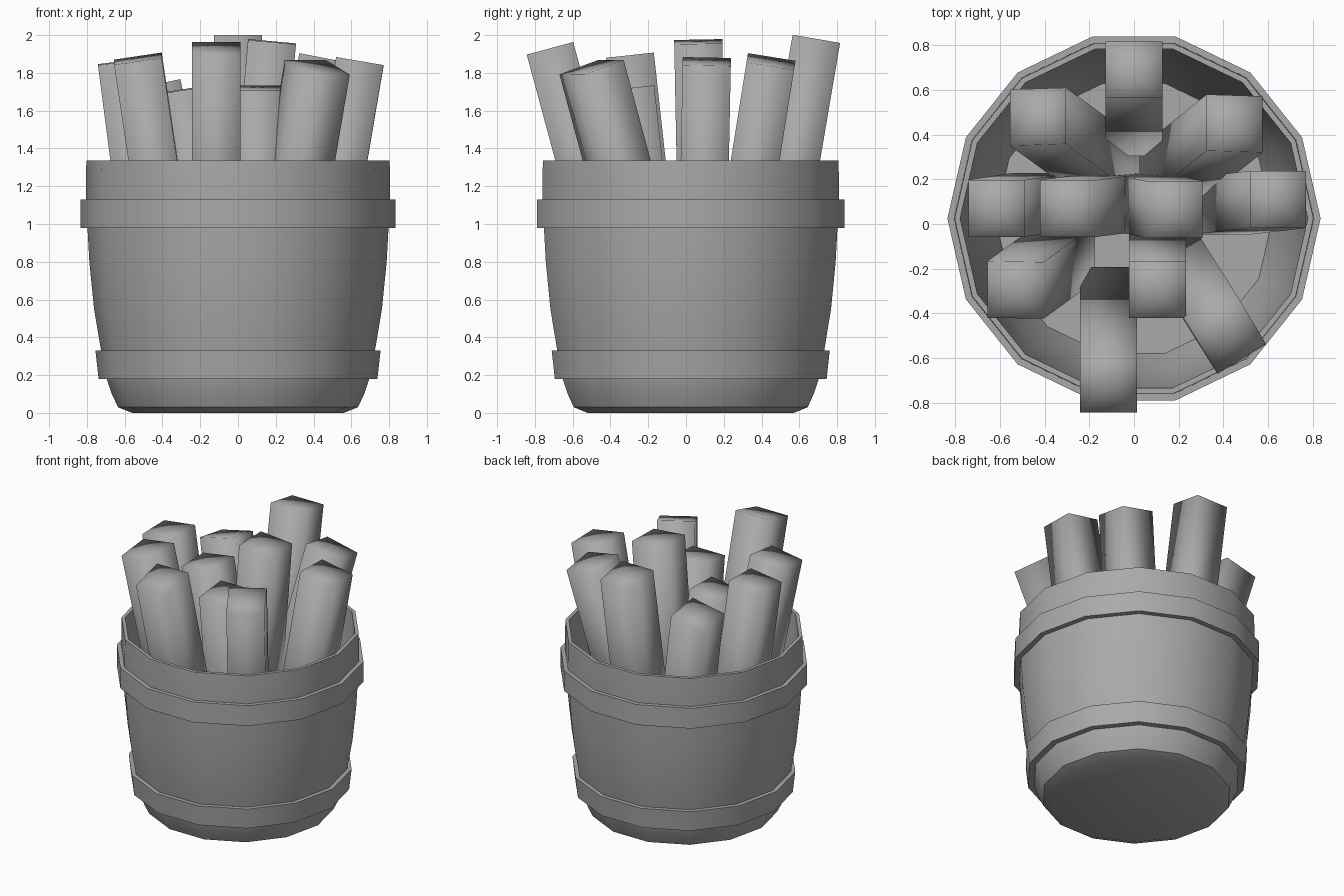
import bpy, bmesh, math
from mathutils import Matrix, Vector

cube = bpy.data.objects.get("Cube")
if cube:
    bpy.data.objects.remove(cube, do_unlink=True)

SIDES = 14
CENTRE_Y = 0.025


def make_material(name, colour):
    mat = bpy.data.materials.new(name)
    mat.use_nodes = True
    mat.diffuse_color = colour
    mat.node_tree.nodes["Principled BSDF"].inputs["Base Color"].default_value = colour
    return mat


grey = make_material("plain grey", (0.4, 0.4, 0.4, 1))


def finish(name, bm, sharp_angle=None):
    bmesh.ops.recalc_face_normals(bm, faces=bm.faces)
    mesh = bpy.data.meshes.new(name)
    bm.to_mesh(mesh)
    bm.free()
    mesh.materials.append(grey)
    obj = bpy.data.objects.new(name, mesh)
    bpy.context.collection.objects.link(obj)
    bpy.ops.object.select_all(action="DESELECT")
    obj.select_set(True)
    bpy.context.view_layer.objects.active = obj
    if sharp_angle:
        bpy.ops.object.shade_smooth_by_angle(angle=math.radians(sharp_angle))
    else:
        bpy.ops.object.shade_smooth()
    return obj


def lathe(name, profile, ring_shape=False):
    """Spin (radius, height) points; cap both ends or join them into a ring."""
    bm = bmesh.new()
    rings = []
    for r, z in profile:
        ring = []
        for i in range(SIDES):
            a = math.tau * i / SIDES
            ring.append(bm.verts.new((r * math.cos(a), CENTRE_Y + r * math.sin(a), z)))
        rings.append(ring)
    pairs = list(zip(rings, rings[1:]))
    if ring_shape:
        pairs.append((rings[-1], rings[0]))
    else:
        bm.faces.new(rings[0])
        bm.faces.new(rings[-1])
    for low, high in pairs:
        for i in range(SIDES):
            j = (i + 1) % SIDES
            bm.faces.new((low[i], low[j], high[j], high[i]))
    return finish(name, bm, 32)


# Bucket: outer wall up to the rim, then the inner wall down to the floor
lathe("bucket", [
    (0.56, 0), (0.635, 0.03), (0.668, 0.1), (0.695, 0.18), (0.725, 0.33),
    (0.762, 0.55), (0.787, 0.8), (0.797, 0.98), (0.806, 1.13), (0.803, 1.335),
    (0.778, 1.335), (0.765, 0.98), (0.71, 0.35), (0.62, 0.1)])

# Hoops around the bucket
lathe("lower_hoop", [(0.68, 0.18), (0.738, 0.18), (0.755, 0.33), (0.71, 0.33)], True)
lathe("upper_hoop", [(0.785, 0.98), (0.835, 0.98), (0.835, 1.13), (0.79, 1.13)], True)


def stick(name, top, lean, yaw=0, width=0.255, length=1.55):
    """Square stick hanging down from its top centre along a leaning axis."""
    axis = Vector((lean[0], lean[1], 1)).normalized()
    side = Vector((math.cos(math.radians(yaw)), math.sin(math.radians(yaw)), 0))
    side = (side - axis * side.dot(axis)).normalized()
    frame = Matrix((side, axis.cross(side), axis)).transposed().to_4x4()
    bm = bmesh.new()
    bmesh.ops.create_cube(bm, size=1)
    bmesh.ops.poke(bm, faces=[f for f in bm.faces if abs(f.normal.z) > 0.9])
    bmesh.ops.translate(bm, verts=bm.verts, vec=(0, 0, -0.5))
    bmesh.ops.scale(bm, verts=bm.verts, vec=(width, width, length))
    bmesh.ops.transform(bm, verts=bm.verts, matrix=Matrix.Translation(top) @ frame)
    return finish(name, bm)


# Sticks: top centre, lean per unit height, turn
STICKS = {
    "back_stick": ((0, 0.69, 1.98), (0, 0.17), 0),
    "front_stick": ((-0.115, -0.72, 1.93), (0, -0.27), 0),
    "back_right_stick": ((-0.43, 0.48, 1.72), (-0.22, 0.16), 0),
    "back_left_stick": ((0.45, 0.45, 1.86), (0.2, 0.16), 0),
    "right_stick": ((-0.615, 0.07, 1.86), (-0.13, -0.02), 0),
    "inner_right_stick": ((-0.295, 0.07, 1.71), (-0.16, -0.02), 0),
    "inner_left_stick": ((0.18, 0.065, 1.965), (0.09, -0.02), 0),
    "left_stick": ((0.645, 0.11, 1.86), (0.17, 0.02), 0),
    "front_right_stick": ((-0.53, -0.295, 1.875), (-0.15, -0.11), 0),
    "inner_front_stick": ((0.105, -0.295, 1.72), (0, -0.11), 0),
    "front_left_stick": ((0.42, -0.5, 1.83), (0.17, -0.27), 31),
}
for name, (top, lean, yaw) in STICKS.items():
    stick(name, top, lean, yaw)
